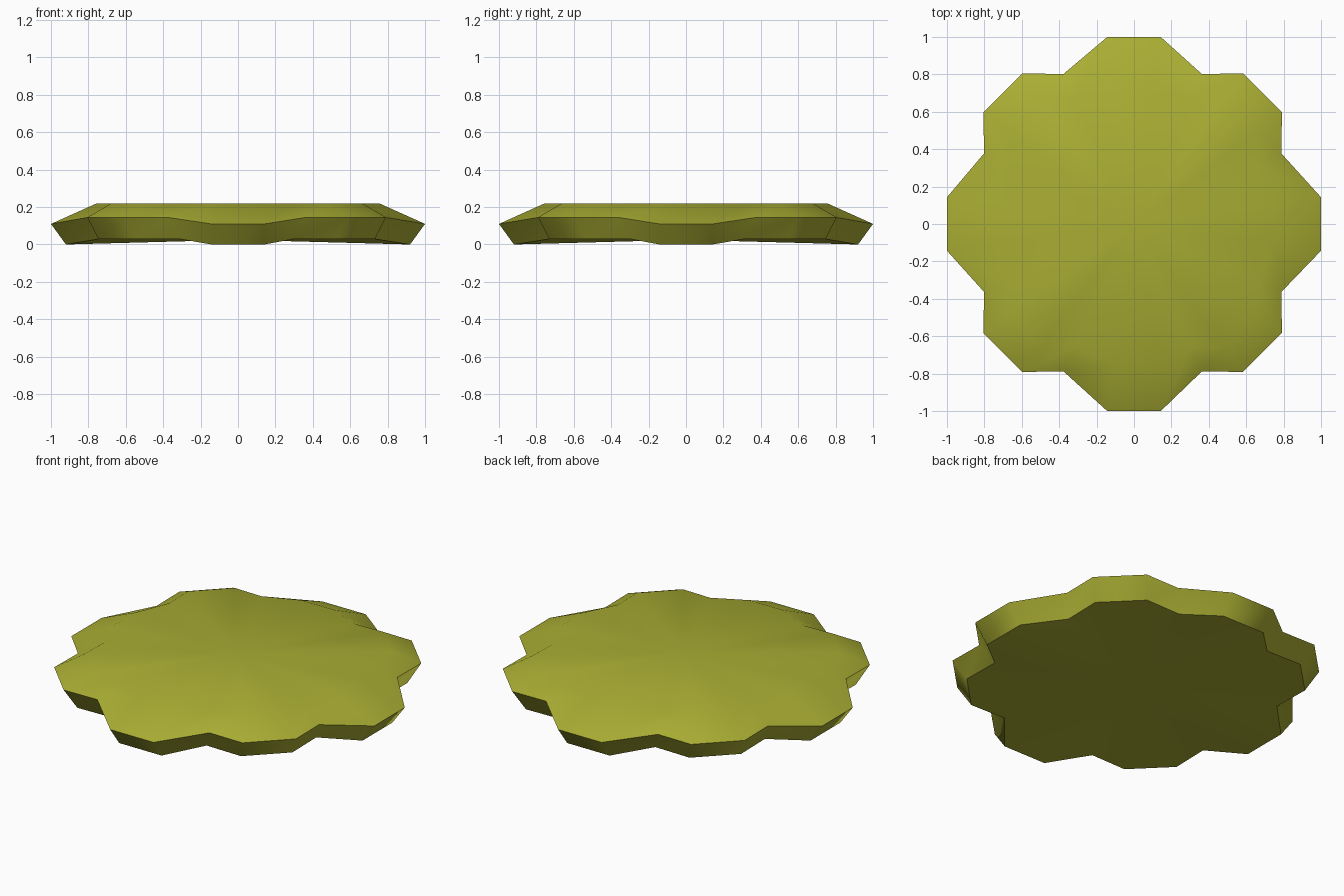
import bpy, bmesh, math

if "Cube" in bpy.data.objects:
    bpy.data.objects.remove(bpy.data.objects["Cube"])

# Material
mat = bpy.data.materials.new("olive green")
mat.diffuse_color = (0.40, 0.42, 0.033, 1)
mat.use_nodes = True
mat.node_tree.nodes["Principled BSDF"].inputs["Base Color"].default_value = mat.diffuse_color

# One quarter of each ring: two tips of the side lobe, valley, diagonal lobe, valley
# entries: (x, y, z, is_side_lobe)
RIM = [(1.0, -0.143, 0.11, 1), (1.0, 0.143, 0.11, 1), (0.795, 0.37, 0.145, 0),
       (0.798, 0.59, 0.145, 0), (0.59, 0.798, 0.145, 0), (0.37, 0.795, 0.145, 0)]
BASE = [(0.92, -0.14, 0.0, 1), (0.92, 0.14, 0.0, 1), (0.735, 0.31, 0.03, 0),
        (0.74, 0.54, 0.03, 0), (0.54, 0.74, 0.03, 0), (0.31, 0.735, 0.03, 0)]
PLATEAU = [(0.755, -0.11, 0.22, 1), (0.755, 0.11, 0.22, 1), (0.665, 0.31, 0.22, 0),
           (0.67, 0.49, 0.22, 0), (0.49, 0.67, 0.22, 0), (0.31, 0.665, 0.22, 0)]

bm = bmesh.new()


def ring(quarter):
    verts = []
    for k in range(4):
        c, s = round(math.cos(k * math.pi / 2)), round(math.sin(k * math.pi / 2))
        for x, y, z, side in quarter:
            o = 0 if side else 0.007   # diagonal lobes sit slightly off centre
            verts.append(bm.verts.new((x * c - y * s - o, x * s + y * c + o, z)))
    return verts


def bridge(lo, hi):
    n = len(lo)
    for i in range(n):
        j = (i + 1) % n
        bm.faces.new((lo[i], lo[j], hi[j], hi[i]))


def cap(loop, z):
    m = bm.verts.new((0, 0, z))
    for i in range(len(loop)):
        bm.faces.new((loop[i], loop[(i + 1) % len(loop)], m))


# Underside, overhanging wall, drooping edge and flat top
base, rim, top = ring(BASE), ring(RIM), ring(PLATEAU)
cap(base, 0.025)
bridge(base, rim)
bridge(rim, top)
cap(top, 0.22)
bmesh.ops.recalc_face_normals(bm, faces=bm.faces)

me = bpy.data.meshes.new("scalloped_leaf")
bm.to_mesh(me)
bm.free()
me.materials.append(mat)
ob = bpy.data.objects.new("scalloped_leaf", me)
bpy.context.collection.objects.link(ob)
bpy.context.view_layer.objects.active = ob
ob.select_set(True)
bpy.ops.object.shade_smooth_by_angle(angle=math.radians(48))
